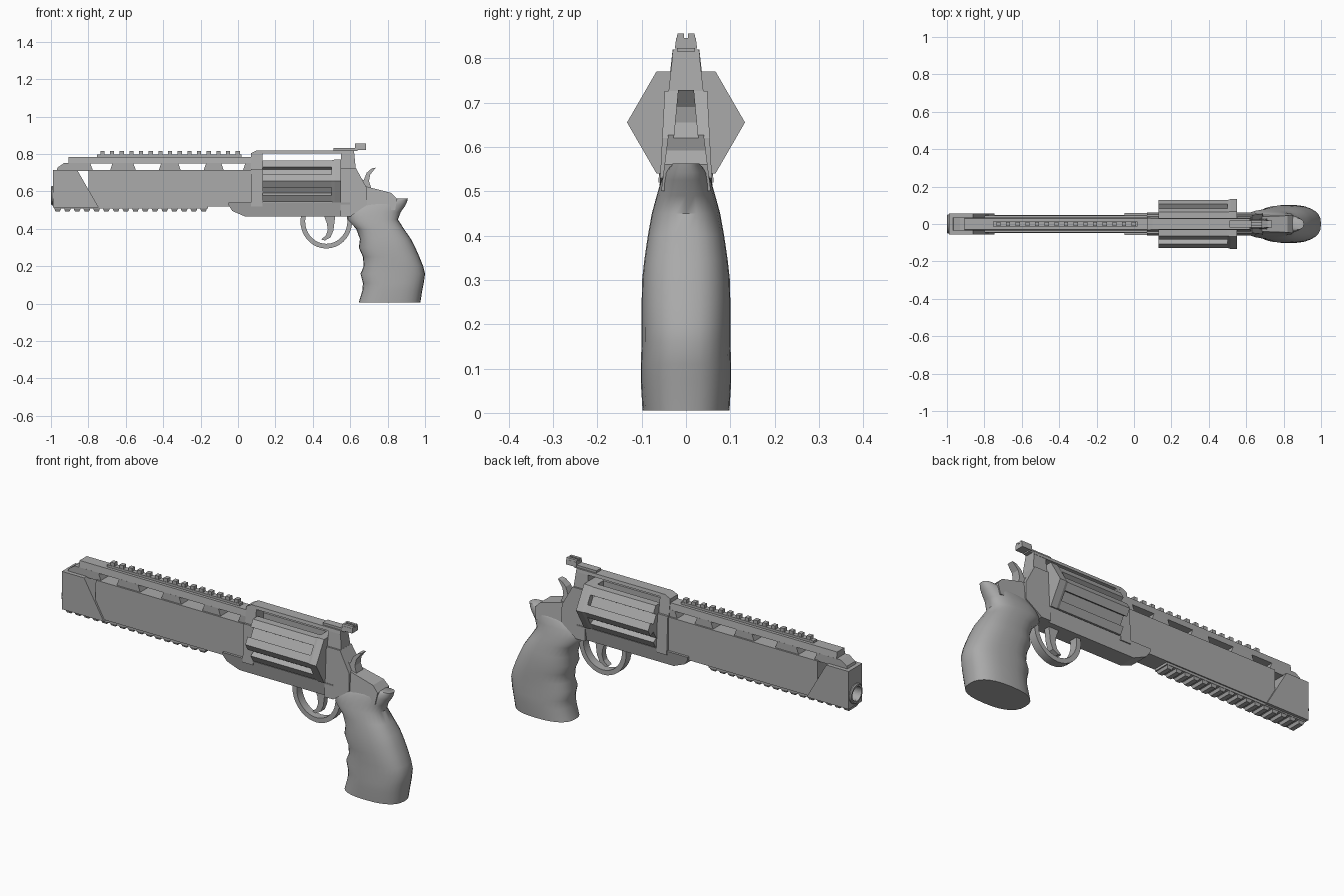
import bpy, bmesh, math
from mathutils import Vector

if "Cube" in bpy.data.objects:
    bpy.data.objects.remove(bpy.data.objects["Cube"])

steel = bpy.data.materials.new("grey steel")
steel.use_nodes = True
steel.diffuse_color = (0.4, 0.4, 0.4, 1)
steel.node_tree.nodes["Principled BSDF"].inputs["Base Color"].default_value = (0.4, 0.4, 0.4, 1)


def finish(name, bm, smooth=None):
    bmesh.ops.recalc_face_normals(bm, faces=bm.faces)
    mesh = bpy.data.meshes.new(name)
    bm.to_mesh(mesh)
    bm.free()
    mesh.materials.append(steel)
    ob = bpy.data.objects.new(name, mesh)
    bpy.context.collection.objects.link(ob)
    bpy.ops.object.select_all(action='DESELECT')
    ob.select_set(True)
    bpy.context.view_layer.objects.active = ob
    if smooth:
        bpy.ops.object.shade_smooth_by_angle(angle=math.radians(smooth))
    return ob


def loft(bm, rings, closed=False):
    """Skin a list of equal rings; cap the ends unless closed."""
    vs = [[bm.verts.new(p) for p in ring] for ring in rings]
    n = len(vs[0])
    pairs = list(zip(vs, vs[1:])) + ([(vs[-1], vs[0])] if closed else [])
    for a, b in pairs:
        for i in range(n):
            j = (i + 1) % n
            bm.faces.new((a[i], a[j], b[j], b[i]))
    if not closed:
        bm.faces.new(vs[0])
        bm.faces.new(vs[-1])


def add_plate(bm, pts, low, high=None):
    """Side profile in x-z, half width going from low (bottom) to high (top)."""
    high = low if high is None else high
    z0, z1 = min(p[1] for p in pts), max(p[1] for p in pts)

    def side(s):
        return [(x, s * (low + (high - low) * (z - z0) / (z1 - z0)), z) for x, z in pts]
    loft(bm, [side(-1), side(1)])


def plate(name, pts, low, high=None, smooth=None):
    bm = bmesh.new()
    add_plate(bm, pts, low, high)
    return finish(name, bm, smooth)


def rect(x0, x1, z0, z1):
    return [(x0, z0), (x1, z0), (x1, z1), (x0, z1)]


def circle(x, z, r, n=32):
    return [(x, r * math.cos(math.tau * i / n), z + r * math.sin(math.tau * i / n)) for i in range(n)]


# barrel shroud and slanted muzzle sleeve
plate("barrel_shroud", rect(-0.8, 0.09, 0.52, 0.715), 0.048, 0.045)
sleeve = plate("muzzle_sleeve", [(-0.99, 0.515), (-0.745, 0.515), (-0.86, 0.715), (-0.99, 0.715)], 0.057)

# bore drilled into the sleeve
bm = bmesh.new()
loft(bm, [circle(-1.05, 0.578, 0.036), circle(-0.82, 0.578, 0.036)])
cutter = finish("bore_cutter", bm)
cutter.hide_render = True
mod = sleeve.modifiers.new("bore", 'BOOLEAN')
mod.operation, mod.object, mod.solver = 'DIFFERENCE', cutter, 'EXACT'
bpy.context.view_layer.objects.active = sleeve
bpy.ops.object.modifier_apply(modifier="bore")
bpy.data.objects.remove(cutter)

# muzzle ring
bm = bmesh.new()
loft(bm, [circle(-0.985, 0.578, 0.052), circle(-0.995, 0.578, 0.052), circle(-1.0, 0.578, 0.047),
          circle(-1.0, 0.578, 0.038), circle(-0.985, 0.578, 0.036)], closed=True)
finish("muzzle_ring", bm, 35)

# ventilated top rib: bar plus posts between the openings
bm = bmesh.new()
add_plate(bm, [(-0.905, 0.75), (0.09, 0.75), (0.09, 0.785), (-0.905, 0.785)], 0.036, 0.03)
add_plate(bm, [(-0.97, 0.71), (-0.775, 0.71), (-0.79, 0.752), (-0.93, 0.752), (-0.965, 0.728)], 0.036)
for x0, x1 in ((-0.67, -0.56), (-0.41, -0.32), (-0.17, -0.09), (0.04, 0.09)):
    add_plate(bm, [(x0 - 0.015, 0.71), (x1 + 0.015, 0.71), (x1, 0.752), (x0, 0.752)], 0.036)
finish("top_rib", bm)

# toothed rails above and below
bm = bmesh.new()
add_plate(bm, rect(-0.755, 0.02, 0.78, 0.797), 0.014)
for i in range(15):
    x = -0.725 + i * 0.0517
    add_plate(bm, rect(x - 0.011, x + 0.011, 0.79, 0.815), 0.012)
finish("top_rail", bm)

bm = bmesh.new()
add_plate(bm, rect(-0.98, -0.16, 0.508, 0.525), 0.042)
for i in range(16):
    x = -0.964 + i * 0.052
    add_plate(bm, [(x - 0.012, 0.494), (x + 0.012, 0.494), (x + 0.02, 0.512), (x - 0.02, 0.512)], 0.034, 0.042)
finish("under_rail", bm)

# frame around the cylinder
plate("frame_bottom", [(-0.05, 0.525), (-0.03, 0.495), (0.04, 0.465), (0.6, 0.465), (0.6, 0.54), (-0.05, 0.54)], 0.046, 0.06)
plate("frame_front_post", rect(0.07, 0.13, 0.52, 0.72), 0.062, 0.052)
plate("frame_front_top", [(0.07, 0.715), (0.13, 0.715), (0.13, 0.82), (0.1, 0.82), (0.07, 0.805)], 0.042, 0.03)
plate("top_strap", rect(0.1, 0.62, 0.803, 0.82), 0.032, 0.029)
plate("frame_rear_top", [(0.55, 0.72), (0.63, 0.72), (0.62, 0.818), (0.55, 0.818)], 0.04, 0.029)
plate("recoil_shield", [(0.548, 0.465), (0.6, 0.465), (0.69, 0.53), (0.688, 0.62), (0.63, 0.726), (0.548, 0.726)], 0.062, 0.048)
plate("frame_tang", [(0.66, 0.5), (0.84, 0.5), (0.85, 0.56), (0.82, 0.592), (0.68, 0.628)], 0.056, 0.04)

# six-sided fluted cylinder with a full rim at the rear
def hexagon(x, r, flute=0):
    ring = []
    for k in range(6):
        a, b = (Vector((math.cos(t), math.sin(t))) * r for t in (k * math.pi / 3, (k + 1) * math.pi / 3))
        pts = [a]
        if flute:
            inward = -(a + b).normalized() * flute
            p, q = a.lerp(b, 0.31), a.lerp(b, 0.69)
            pts += [p, p + inward, q + inward, q]
        ring += [(x, p.x, 0.655 + p.y) for p in pts]
    return ring


bm = bmesh.new()
loft(bm, [hexagon(0.132, 0.128, 0.028), hexagon(0.505, 0.128, 0.028)])
loft(bm, [hexagon(0.5, 0.128), hexagon(0.515, 0.133), hexagon(0.55, 0.133)])
finish("cylinder", bm)

# rear sight with a notch
bm = bmesh.new()
add_plate(bm, rect(0.51, 0.64, 0.815, 0.832), 0.02)
add_plate(bm, rect(0.625, 0.685, 0.822, 0.846), 0.025, 0.022)
for s in (-1, 1):
    loft(bm, [[(x, s * y, z) for y, z in ((0.005, 0.84), (0.022, 0.84), (0.019, 0.856), (0.005, 0.856))]
              for x in (0.625, 0.685)])
finish("rear_sight", bm)

# hammer with curved spur
plate("hammer", [(0.64, 0.6), (0.715, 0.61), (0.7, 0.655), (0.707, 0.69), (0.737, 0.728),
                 (0.715, 0.723), (0.688, 0.7), (0.672, 0.66), (0.64, 0.68)], 0.03, 0.018)

# trigger guard and trigger
def arc(rx, rz, n=20):
    angles = [math.radians(168 + 204 * i / n) for i in range(n + 1)]
    return [(0.472 + rx * math.cos(t), 0.44 + rz * math.sin(t)) for t in angles]


bm = bmesh.new()
loft(bm, [[(xo, -0.022, zo), (xo, 0.022, zo), (xi, 0.022, zi), (xi, -0.022, zi)]
          for (xo, zo), (xi, zi) in zip(arc(0.138, 0.145), arc(0.113, 0.12))])
finish("trigger_guard", bm, 40)
plate("trigger", [(0.46, 0.47), (0.52, 0.47), (0.51, 0.39), (0.495, 0.355), (0.465, 0.338),
                  (0.445, 0.343), (0.47, 0.365), (0.48, 0.395), (0.475, 0.43)], 0.016, smooth=30)

# sculpted grip: height, front x, rear x, half width
sections = [(0.005, 0.645, 0.975, 0.098), (0.07, 0.665, 0.985, 0.102), (0.11, 0.668, 0.993, 0.102),
            (0.16, 0.655, 1.0, 0.1), (0.2, 0.672, 0.99, 0.1), (0.25, 0.668, 0.97, 0.1),
            (0.3, 0.646, 0.948, 0.099), (0.345, 0.652, 0.925, 0.094), (0.4, 0.632, 0.887, 0.086),
            (0.45, 0.585, 0.855, 0.077), (0.49, 0.585, 0.87, 0.066), (0.525, 0.605, 0.895, 0.056),
            (0.542, 0.68, 0.903, 0.048), (0.562, 0.83, 0.908, 0.03)]


def grip_ring(z, x0, x1, w, n=28):
    ring = []
    for i in range(n):
        c, s = math.cos(math.tau * i / n), math.sin(math.tau * i / n)
        x = math.copysign(abs(c) ** 0.8, c)
        y = math.copysign(abs(s) ** 0.8, s)
        ring.append(((x0 + x1) / 2 + x * (x1 - x0) / 2, y * w, z))
    return ring


bm = bmesh.new()
loft(bm, [grip_ring(*s) for s in sections])
finish("grip", bm, 50)
